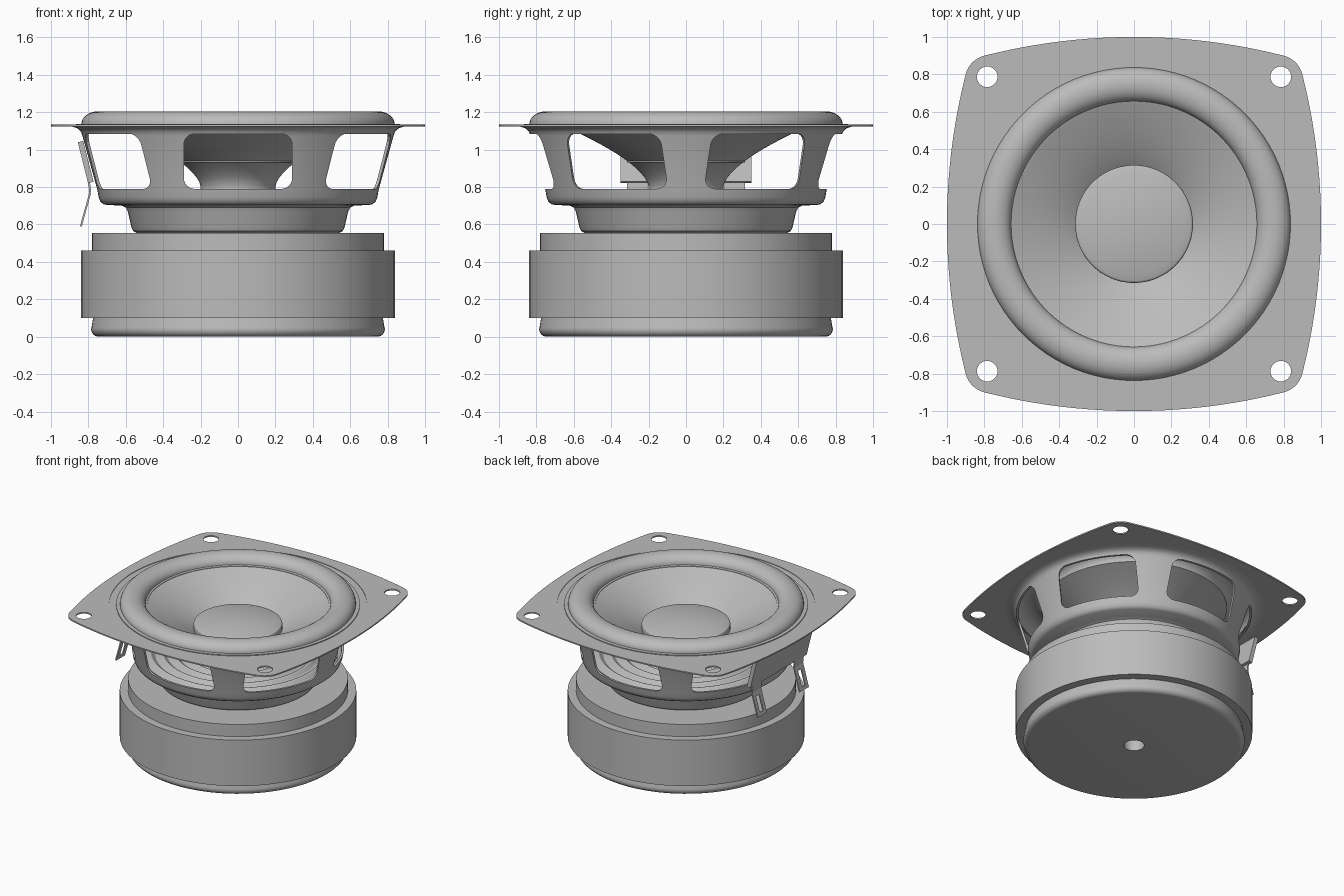
import bpy, bmesh
from math import pi, sin, cos, radians
from mathutils import Matrix, Vector

cube = bpy.data.objects.get("Cube")
if cube:
    bpy.data.objects.remove(cube, do_unlink=True)

grey = bpy.data.materials.new("plain grey")
grey.use_nodes = True
grey.diffuse_color = (0.5, 0.5, 0.5, 1)
grey.node_tree.nodes["Principled BSDF"].inputs["Base Color"].default_value = (0.5, 0.5, 0.5, 1)


def select(ob):
    bpy.ops.object.select_all(action="DESELECT")
    ob.select_set(True)
    bpy.context.view_layer.objects.active = ob


def make(name, bm):
    bmesh.ops.recalc_face_normals(bm, faces=bm.faces[:])
    mesh = bpy.data.meshes.new(name)
    bm.to_mesh(mesh)
    bm.free()
    ob = bpy.data.objects.new(name, mesh)
    bpy.context.collection.objects.link(ob)
    mesh.materials.append(grey)
    return ob


def smooth(ob, angle=35):
    select(ob)
    bpy.ops.object.shade_smooth_by_angle(angle=radians(angle))


def lathe(name, profile, steps=96, angle=35):
    """Revolve a closed (r, z) profile about the z axis."""
    bm = bmesh.new()
    vs = [bm.verts.new((r, 0, z)) for r, z in profile]
    es = [bm.edges.new((a, b)) for a, b in zip(vs, vs[1:] + vs[:1])]
    bmesh.ops.spin(bm, geom=vs + es, cent=(0, 0, 0), axis=(0, 0, 1),
                   angle=2 * pi, steps=steps, use_merge=True)
    bmesh.ops.remove_doubles(bm, verts=bm.verts[:], dist=1e-5)
    ob = make(name, bm)
    smooth(ob, angle)
    return ob


def sheet(points, thick):
    """Close an open profile into a thin shell, thickened downwards."""
    return points + [(r, z - thick) for r, z in reversed(points)]


def arc(cx, cy, rx, ry, a0, a1, n):
    return [(cx + rx * cos(radians(a0 + (a1 - a0) * i / n)),
             cy + ry * sin(radians(a0 + (a1 - a0) * i / n))) for i in range(n + 1)]


# Motor: back plate with vented pole, magnet ring, top plate
lathe("back_plate_and_pole",
      [(0.073, 0)] + arc(0.745, 0.04, 0.04, 0.04, -90, 20, 8)
      + [(0.775, 0.10), (0.18, 0.10), (0.18, 0.74), (0.073, 0.74)])
lathe("magnet_ring", [(0.4, 0.10), (0.84, 0.10), (0.84, 0.46), (0.4, 0.46)])
lathe("top_plate", [(0.21, 0.46), (0.78, 0.46), (0.78, 0.555), (0.21, 0.555)])

# Basket with six rounded windows
basket = lathe("basket", [
    (0.915, 1.125), (0.88, 1.122), (0.855, 1.112), (0.84, 1.097), (0.832, 1.075),
    (0.752, 0.785), (0.745, 0.745), (0.735, 0.72), (0.715, 0.706), (0.62, 0.70),
    (0.6, 0.69), (0.588, 0.665), (0.57, 0.585), (0.56, 0.565), (0.54, 0.555), (0.21, 0.555),
    (0.21, 0.57), (0.53, 0.57), (0.55, 0.59), (0.567, 0.66), (0.585, 0.7),
    (0.61, 0.716), (0.705, 0.722), (0.725, 0.745), (0.735, 0.785), (0.815, 1.075),
    (0.83, 1.112), (0.85, 1.131), (0.915, 1.131)])

w, low, high, rad = 0.29, 0.79, 1.085, 0.06
outline = []
for k, (sx, cz) in enumerate([(1, high - rad), (-1, high - rad), (-1, low + rad), (1, low + rad)]):
    outline += arc(sx * (w - rad), cz, rad, rad, 90 * k, 90 * k + 90, 6)
bm = bmesh.new()
for i in range(6):
    turn = Matrix.Rotation(radians(60 * i), 3, "Z")
    face = bm.faces.new([bm.verts.new(turn @ Vector((x, -0.6, z))) for x, z in outline])
    out = bmesh.ops.extrude_face_region(bm, geom=[face])["geom"]
    bmesh.ops.translate(bm, vec=turn @ Vector((0, -0.4, 0)),
                        verts=[g for g in out if isinstance(g, bmesh.types.BMVert)])
cutter = make("window_cutter", bm)
cutter.hide_render = True
cut = basket.modifiers.new("windows", "BOOLEAN")
cut.operation = "DIFFERENCE"
cut.solver = "EXACT"
cut.object = cutter
select(basket)
bpy.ops.object.modifier_apply(modifier=cut.name)
bpy.data.objects.remove(cutter, do_unlink=True)
smooth(basket)

# Mounting flange: bowed square plate with a round opening and four screw holes
quarter = arc(-2.25, 0, 3.25, 3.25, -14.2, 14.2, 20) + arc(0.767, 0.767, 0.137, 0.137, 18, 72, 8)
loops = [[Matrix.Rotation(pi / 2 * k, 2) @ Vector(p) for k in range(4) for p in quarter],
         arc(0, 0, 0.915, 0.915, 0, 360, 96)[:-1]]
for sx in (-1, 1):
    for sy in (-1, 1):
        loops.append(arc(sx * 0.785, sy * 0.787, 0.055, 0.055, 0, 360, 32)[:-1])
curve = bpy.data.curves.new("mounting_flange", "CURVE")
curve.dimensions = "2D"
curve.fill_mode = "BOTH"
curve.extrude = 0.005
for loop in loops:
    spline = curve.splines.new("POLY")
    spline.points.add(len(loop) - 1)
    for point, p in zip(spline.points, loop):
        point.co = (p[0], p[1], 0, 1)
    spline.use_cyclic_u = True
curve.materials.append(grey)
flange = bpy.data.objects.new("mounting_flange", curve)
flange.location.z = 1.13
bpy.context.collection.objects.link(flange)
select(flange)
bpy.ops.object.convert(target="MESH")

# Moving parts: half-roll surround, flared cone, dust cap, voice coil tube, corrugated spider
lathe("surround", sheet([(0.865, 1.137), (0.838, 1.137)]
                        + arc(0.747, 1.137, 0.09, 0.068, 0, 180, 20) + [(0.645, 1.132)], 0.008), angle=50)


def cone_z(r):
    return 0.81 + 0.325 * ((r - 0.2) / 0.46) ** 0.62


lathe("cone", sheet([(0.2 + 0.46 * (i / 20) ** 1.5, cone_z(0.2 + 0.46 * (i / 20) ** 1.5))
                     for i in range(21)], 0.008))
lathe("dust_cap", [(0, 0.93), (0.315, 0.93)] + arc(0.3, 0.98, 0.015, 0.015, 0, 75, 5)
      + [(0.3 * (1 - i / 10), 0.995 + 0.035 * (1 - (1 - i / 10) ** 2)) for i in range(1, 11)])
lathe("voice_coil_tube", [(0.19, 0.57), (0.2, 0.57), (0.2, 0.825), (0.19, 0.825)])
lathe("spider", sheet([(0.2 + 0.51 * i / 72, 0.755 + 0.015 * cos(2 * pi * i / 12))
                       for i in range(73)], 0.006), angle=50)


# Terminal board on the right-hand rib, with two slotted solder tabs
def bar(bm, top, bottom, y0, y1, thick):
    """Flat bar between two (x, z) points."""
    a, b = Vector((top[0], 0, top[1])), Vector((bottom[0], 0, bottom[1]))
    d = b - a
    side = Vector((d.z, 0, -d.x)).normalized()
    frame = Matrix((side, (0, 1, 0), d.normalized())).transposed().to_4x4()
    place = Matrix.Translation((a + b) / 2 + Vector((0, (y0 + y1) / 2, 0)))
    bmesh.ops.create_cube(bm, size=1, matrix=place @ frame
                          @ Matrix.Diagonal((thick, y1 - y0, d.length, 1)))


bm = bmesh.new()
bar(bm, (-0.842, 1.043), (-0.787, 0.825), -0.35, 0.35, 0.03)
make("terminal_board", bm)
knee, tip = Vector((-0.79, 0.77)), Vector((-0.84, 0.59))
for name, y in (("front_solder_tab", -0.26), ("back_solder_tab", 0.26)):
    bm = bmesh.new()
    bar(bm, (-0.80, 0.86), knee, y - 0.055, y + 0.055, 0.01)
    for s in (-0.038, 0.038):
        bar(bm, knee, tip, y + s - 0.017, y + s + 0.017, 0.01)
    bar(bm, knee.lerp(tip, 0.85), tip, y - 0.021, y + 0.021, 0.01)
    bar(bm, knee, knee.lerp(tip, 0.2), y - 0.021, y + 0.021, 0.01)
    make(name, bm)
